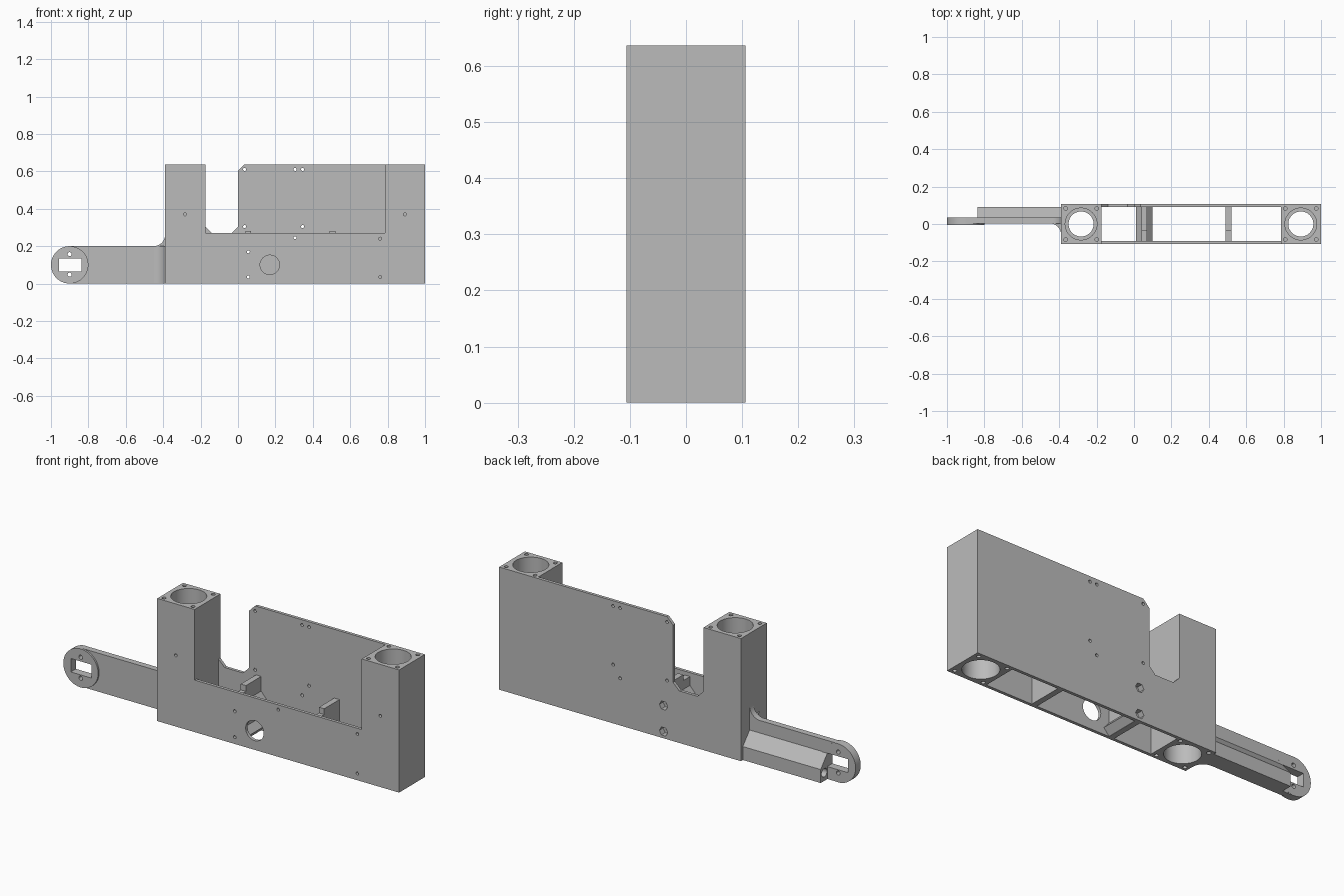
import bpy, bmesh, math
from mathutils import Vector

cube = bpy.data.objects.get("Cube")
if cube:
    bpy.data.objects.remove(cube)

grey = bpy.data.materials.new("plain grey")
grey.use_nodes = True
GREY = (0.5, 0.5, 0.5, 1)
grey.diffuse_color = GREY
grey.node_tree.nodes["Principled BSDF"].inputs["Base Color"].default_value = GREY


def prism(name, pts, axis, a, b):
    """Extrude a 2D outline along an axis from a to b."""
    place = {"x": lambda p, t: (t, p[0], p[1]),
             "y": lambda p, t: (p[0], t, p[1]),
             "z": lambda p, t: (p[0], p[1], t)}[axis]
    bm = bmesh.new()
    low = [bm.verts.new(place(p, a)) for p in pts]
    high = [bm.verts.new(place(p, b)) for p in pts]
    bm.faces.new(low)
    bm.faces.new(high)
    for i in range(len(pts)):
        j = (i + 1) % len(pts)
        bm.faces.new((low[i], low[j], high[j], high[i]))
    bmesh.ops.recalc_face_normals(bm, faces=bm.faces)
    mesh = bpy.data.meshes.new(name)
    bm.to_mesh(mesh)
    bm.free()
    mesh.materials.append(grey)
    ob = bpy.data.objects.new(name, mesh)
    bpy.context.collection.objects.link(ob)
    return ob


def rect(u0, u1, v0, v1):
    return [(u0, v0), (u1, v0), (u1, v1), (u0, v1)]


def arc(u, v, r, start=0, end=360, n=48):
    """Points on an arc; a full circle leaves out its repeated last point."""
    full = end - start == 360
    steps = n if full else n + 1
    return [(u + r * math.cos(math.radians(start + (end - start) * i / n)),
             v + r * math.sin(math.radians(start + (end - start) * i / n)))
            for i in range(steps)]


def carve(ob, cutters):
    """Subtract every (outline, axis, a, b) from the object."""
    helpers = []
    for c in cutters:
        h = prism("cutter", *c)
        h.hide_render = True
        helpers.append(h)
        m = ob.modifiers.new("cut", "BOOLEAN")
        m.operation, m.solver, m.object = "DIFFERENCE", "EXACT", h
    bpy.context.view_layer.update()
    deps = bpy.context.evaluated_depsgraph_get()
    mesh = bpy.data.meshes.new_from_object(ob.evaluated_get(deps))
    ob.modifiers.clear()
    ob.data = mesh
    for h in helpers:
        bpy.data.objects.remove(h)


L, R, H, D = -0.39, 1.0, 0.637, 0.106     # body ends, height, half depth
IN_L, IN_R, SILL, WALL = -0.175, 0.785, 0.27, 0.09
BORES = (-0.283, 0.892)
PIN = 0.008

# Body: back outline with the notch, later hollowed out
outline = [(L, 0), (R, 0), (R, H), (0.035, H), (0, H - 0.035), (0, SILL + 0.035),
           (-0.035, SILL), (IN_L + 0.035, SILL), (IN_L, SILL + 0.035), (IN_L, H), (L, H)]
body = prism("body", outline, "y", -D, D)
cuts = [(rect(IN_L, IN_R, SILL, 1), "y", -1, WALL),            # open front window
        (rect(IN_L, IN_R, -WALL, WALL), "z", -1, 1)]           # hollow inside

# Stepped bores and corner screw holes in both towers
for x in BORES:
    cuts.append((arc(x, 0, 0.067), "z", -1, 1))
    for a, b in ((-0.1, 0.2), (H - 0.2, H + 0.1)):
        cuts.append((arc(x, 0, 0.085), "z", a, b))
    for sx in (-1, 1):
        for sy in (-1, 1):
            for a, b in ((-0.1, 0.06), (H - 0.06, H + 0.1)):
                cuts.append((arc(x + sx * 0.083, sy * 0.083, 0.01, n=12), "z", a, b))
    cuts.append((arc(x, 0.37, PIN, n=12), "y", -0.2, 0))       # set screw

# Back wall, front wall and through holes
for x, z in ((0.035, 0.61), (0.305, 0.61), (0.345, 0.61), (0.035, 0.305), (0.345, 0.305)):
    cuts.append((arc(x, z, PIN, n=12), "y", 0, 0.2))
for x, z in ((0.76, 0.24), (0.76, 0.035)):
    cuts.append((arc(x, z, PIN, n=12), "y", -0.2, 0))
cuts.append((arc(0.305, 0.245, PIN, n=12), "y", -0.2, 0.2))
cuts.append((arc(0.17, 0.1, 0.052), "y", -0.2, 0))

# Screw tunnels with six-sided nut pockets, shared by body and bosses
tunnels = []
for z in (0.17, 0.035):
    tunnels.append((arc(0.055, z, PIN, n=12), "y", -0.2, 0.2))
    tunnels.append((arc(0.055, z, 0.024, n=6), "y", 0.075, 0.2))
carve(body, cuts + tunnels)

# Cross ribs, stepped at the top
parts = [body]
IN = WALL + 0.004
for name, x in (("left_rib", 0.505), ("right_rib", 0.055)):
    profile = [(-IN, 0), (IN, 0), (IN, 0.28), (-0.035, 0.28), (-0.035, 0.25), (-IN, 0.25)]
    rib = prism(name, profile, "x", x - 0.015, x + 0.015)
    if x < 0.1:
        carve(rib, tunnels)
    parts.append(rib)

# Screw bosses with sloped sides
for name, z in (("upper_boss", 0.17), ("lower_boss", 0.035)):
    hexagon = [(0.01, z), (0.04, z - 0.034), (0.07, z - 0.034),
               (0.1, z), (0.07, z + 0.034), (0.04, z + 0.034)]
    boss = prism(name, hexagon, "y", -IN, IN)
    carve(boss, tunnels)
    parts.append(boss)

# Arm plate with a concave fillet up to the tower
CX, CZ, TOP = -0.9, 0.1, 0.2
slot = (rect(-0.957, -0.837, 0.065, 0.135), "y", -0.2, 0.2)
eyes = [(arc(CX, z, 0.011, n=16), "y", -0.2, 0.2) for z in (0.048, 0.157)]
plate = prism("arm_plate",
              [(CX, 0), (L + 0.003, 0), (L + 0.003, TOP + 0.06)]
              + arc(L - 0.06, TOP + 0.06, 0.06, 0, -90, 10) + [(CX, TOP)],
              "y", 0.003, 0.035)
carve(plate, [slot] + eyes)

# Fillet on the front of the arm
fillet = prism("arm_fillet",
               [(L + 0.003, 0.01), (L + 0.003, -0.057)]
               + arc(L - 0.06, -0.057, 0.06, 0, 90, 10) + [(L - 0.06, 0.01)],
               "z", 0, TOP)

# Round end of the arm
disc = prism("arm_end_disc", arc(CX, CZ, 0.1, n=64), "y", -0.006, 0.036)
carve(disc, [slot] + eyes)

# Wire channel along the back of the arm
channel = prism("wire_channel",
                [(0.03, 0), (0.09, 0), (0.09, 0.07), (0.035, 0.135), (0.03, 0.135)],
                "x", -0.837, L + 0.003)
carve(channel, [(arc(0.06, 0.042, 0.022, n=24), "x", -0.9, L - 0.01)])
parts += [plate, fillet, disc, channel]

# Smooth curved walls, keep hard edges
bpy.ops.object.select_all(action="DESELECT")
for ob in parts:
    ob.select_set(True)
bpy.context.view_layer.objects.active = body
bpy.ops.object.shade_smooth_by_angle(angle=math.radians(32))
